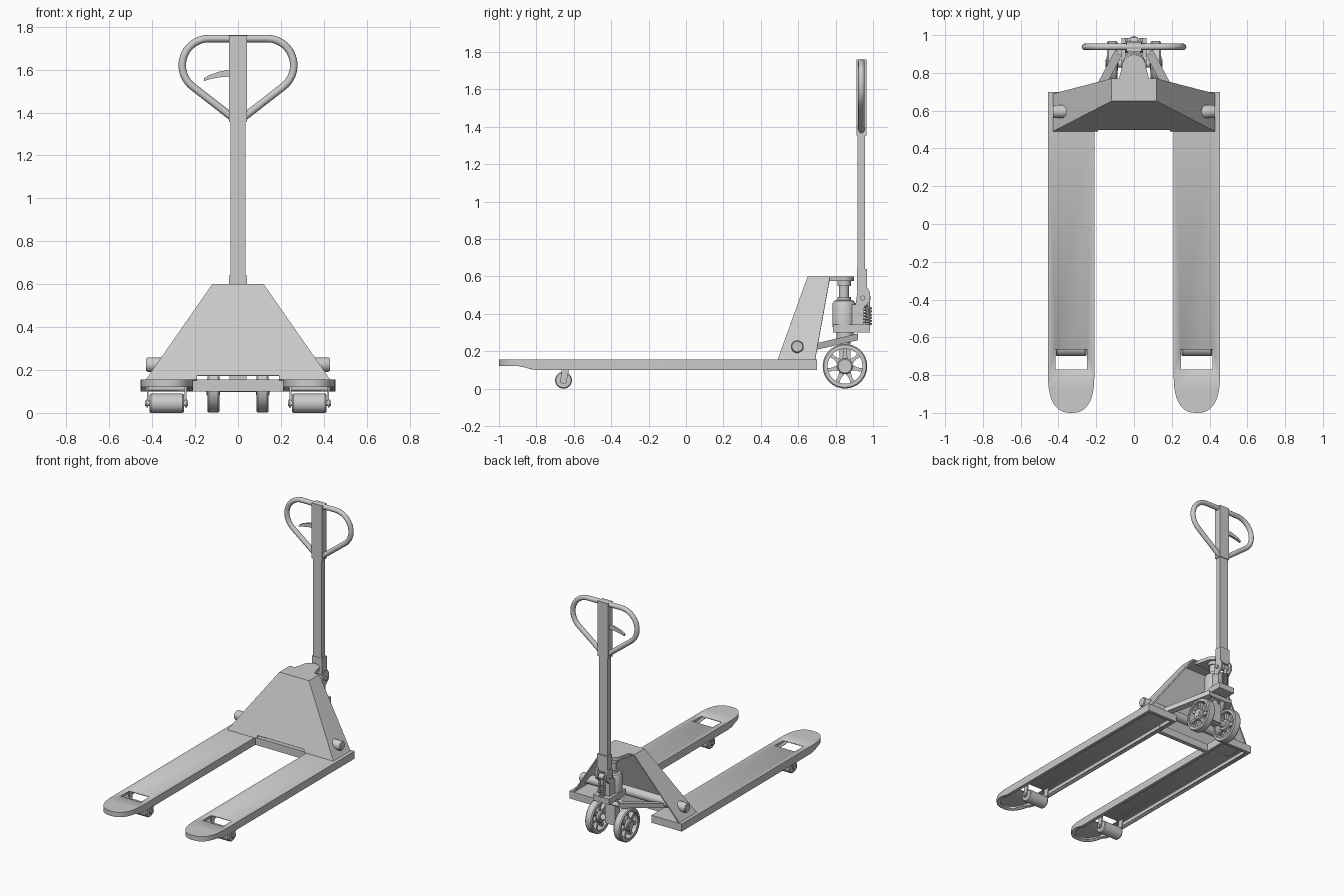
import bpy, bmesh, math
from mathutils import Vector, Matrix

if "Cube" in bpy.data.objects:
    bpy.data.objects.remove(bpy.data.objects["Cube"])


def finish(name, bm, smooth=True, recalc=True):
    if recalc:
        bmesh.ops.recalc_face_normals(bm, faces=bm.faces)
    me = bpy.data.meshes.new(name)
    bm.to_mesh(me)
    bm.free()
    ob = bpy.data.objects.new(name, me)
    bpy.context.collection.objects.link(ob)
    if smooth:
        bpy.ops.object.select_all(action='DESELECT')
        ob.select_set(True)
        bpy.context.view_layer.objects.active = ob
        bpy.ops.object.shade_smooth_by_angle(angle=math.radians(35))
    return ob


def box(name, x0, x1, y0, y1, z0, z1):
    bm = bmesh.new()
    bmesh.ops.create_cube(bm, size=1, matrix=Matrix.Translation(
        ((x0 + x1) / 2, (y0 + y1) / 2, (z0 + z1) / 2)) @ Matrix.Diagonal((x1 - x0, y1 - y0, z1 - z0, 1)))
    return finish(name, bm, False)


def lathe(name, profile, loc, axis='Z', n=40, closed=False):
    """Spin (radius, height) points around an axis through loc."""
    bm = bmesh.new()
    vs = [bm.verts.new((r, 0, h)) for r, h in profile]
    es = [bm.edges.new((a, b)) for a, b in zip(vs, vs[1:])]
    if closed:
        es.append(bm.edges.new((vs[-1], vs[0])))
    bmesh.ops.spin(bm, geom=vs + es, cent=(0, 0, 0), axis=(0, 0, 1), angle=math.tau, steps=n)
    bmesh.ops.remove_doubles(bm, verts=bm.verts, dist=1e-5)
    rot = Matrix.Rotation(math.pi / 2, 4, 'Y') if axis == 'X' else Matrix()
    bmesh.ops.transform(bm, matrix=Matrix.Translation(loc) @ rot, verts=bm.verts)
    return finish(name, bm)


def cyl(name, r, h0, h1, loc, axis='Z', n=32):
    return lathe(name, [(0, h0), (r, h0), (r, h1), (0, h1)], loc, axis, n)


def prism(name, pts, thick):
    """Extrude a flat 3D outline along the vector thick."""
    bm = bmesh.new()
    f = bm.faces.new([bm.verts.new(p) for p in pts])
    ext = bmesh.ops.extrude_face_region(bm, geom=[f])['geom']
    bmesh.ops.translate(bm, vec=thick, verts=[v for v in ext if isinstance(v, bmesh.types.BMVert)])
    return finish(name, bm)


def tube(name, pts, r, closed=False):
    cu = bpy.data.curves.new(name, 'CURVE')
    cu.dimensions = '3D'
    cu.bevel_depth, cu.bevel_resolution, cu.use_fill_caps = r, 4, True
    sp = cu.splines.new('POLY')
    sp.points.add(len(pts) - 1)
    for p, c in zip(sp.points, pts):
        p.co = (*c, 1)
    sp.use_cyclic_u = closed
    ob = bpy.data.objects.new(name, cu)
    bpy.context.collection.objects.link(ob)
    return ob


def solidify(ob, t):
    m = ob.modifiers.new('thickness', 'SOLIDIFY')
    m.thickness, m.offset = t, -1


# Forks: hollow pressed channels with rounded tips and a bottom lip
def fork(cx):
    hw, top = 0.1225, 0.155
    tip = []
    for i in range(25):
        a = math.pi * i / 24
        c, s = math.cos(a), math.sin(a)
        tip.append((-math.copysign(abs(c) ** 0.8, c) * hw, -0.8 - 0.2 * s ** 0.8))
    out = [(-hw, 0.70)] + tip + [(hw, 0.70)]
    zb = lambda y: 0.10 + 0.02 * min(1, max(0, (-0.82 - y) / 0.06))
    inner = [(x * 0.8, y - 0.025 if y > 0 else y + 0.025 * min(1, max(0, (-0.8 - y) / 0.2)))
             for x, y in out]
    bm = bmesh.new()
    up = [bm.verts.new((cx + x, y, top)) for x, y in out]
    lo = [bm.verts.new((cx + x, y, zb(y))) for x, y in out]
    lip = [bm.verts.new((cx + x, y, zb(y))) for x, y in inner]
    n = len(out)
    for i in range(n):
        j = (i + 1) % n
        bm.faces.new((up[i], lo[i], lo[j], up[j]))
        bm.faces.new((lo[i], lip[i], lip[j], lo[j]))
    hole = [bm.verts.new((cx + x, y, top)) for x, y in
            ((-0.083, -0.77), (0.083, -0.77), (0.083, -0.665), (-0.083, -0.665))]
    edges = [bm.edges.get((up[i], up[(i + 1) % n])) for i in range(n)]
    edges += [bm.edges.new((hole[i], hole[(i + 1) % 4])) for i in range(4)]
    bmesh.ops.triangle_fill(bm, edges=edges, use_beauty=True)
    bmesh.ops.recalc_face_normals(bm, faces=bm.faces)
    if max(bm.faces, key=lambda f: f.calc_center_median().z).normal.z < 0:
        bmesh.ops.reverse_faces(bm, faces=bm.faces)
    solidify(finish('fork', bm, recalc=False), 0.007)


for s in (-1, 1):
    cx = 0.3325 * s
    fork(cx)
    # Load roller with axle and hanger plates
    at = (cx, -0.655, 0.045)
    lathe('load_roller', [(0, -0.08), (0.04, -0.08), (0.045, -0.074), (0.045, 0.074), (0.04, 0.08), (0, 0.08)],
          at, 'X')
    cyl('roller_axle', 0.012, -0.1, 0.1, at, 'X', 20)
    for k in (-1, 1):
        cyl('roller_boss', 0.02, -0.004, 0.004, (cx + 0.09 * k, -0.655, 0.045), 'X', 24)
        prism('roller_hanger', [(cx + 0.084 * k, y, z) for y, z in
              ((-0.67, 0.035), (-0.64, 0.035), (-0.615, 0.15), (-0.66, 0.15))], (0.008 * k, 0, 0))

# Crossbar joining the forks
box('fork_crossbar', -0.215, 0.215, 0.50, 0.53, 0.10, 0.155)

# Sloped lifting frame, open at the back and bottom
A, B, C, D = (0.43, 0.49, 0.155), (0.12, 0.65, 0.60), (0.12, 0.77, 0.60), (0.43, 0.69, 0.155)
m = lambda p: (-p[0], p[1], p[2])
bm = bmesh.new()
V = {k: bm.verts.new(p) for k, p in dict(
    A=A, B=B, C=C, D=D, a=m(A), b=m(B), c=m(C), d=m(D),
    n=(-0.19, 0.49, 0.155), u=(-0.19, 0.497, 0.175), U=(0.19, 0.497, 0.175), N=(0.19, 0.49, 0.155)).items()}
for keys in ('anuUNABb', 'ADCB', 'abcd', 'bBCc'):
    bm.faces.new([V[k] for k in keys])
bm.normal_update()
bmesh.ops.recalc_face_normals(bm, faces=bm.faces)
if max(bm.faces, key=lambda f: f.calc_center_median().z).normal.z < 0:
    bmesh.ops.reverse_faces(bm, faces=bm.faces)
solidify(finish('lifting_frame', bm, False, False), 0.01)

# Rounded top tongue resting on the piston
arc = [(0.062 * math.cos(a), 0.835 + 0.062 * math.sin(a), 0.575)
       for a in (math.pi * i / 16 for i in range(17))]
prism('top_tongue', [(-0.085, 0.75, 0.575), (0.085, 0.75, 0.575)] + arc, (0, 0, 0.025))

# Torsion bar and lift links
cyl('torsion_bar', 0.033, -0.425, 0.425, (0, 0.595, 0.225), 'X')
for s in (-1, 1):
    lathe('torsion_bar_end', [(0, 0.36 * s), (0.034, 0.36 * s), (0.034, 0.42 * s), (0.028, 0.43 * s), (0, 0.43 * s)],
          (0, 0.595, 0.225), 'X')
    prism('lift_link', [(s * x, y, z) for x, y, z in
          ((0.27, 0.60, 0.185), (0.22, 0.60, 0.185), (0.06, 0.90, 0.255), (0.10, 0.92, 0.26))], (0, 0, 0.035))
cyl('link_pin', 0.016, -0.10, 0.10, (0, 0.905, 0.277), 'X', 20)

# Hydraulic pump
lathe('pump_body', [(0, 0.33), (0.062, 0.33), (0.062, 0.455), (0.053, 0.47), (0.036, 0.475), (0.036, 0.49),
                    (0.026, 0.49), (0.026, 0.55), (0.036, 0.55), (0.036, 0.58), (0, 0.58)], (0, 0.845, 0))
box('pump_base', -0.065, 0.065, 0.785, 0.985, 0.30, 0.342)
box('pump_rear_block', -0.045, 0.045, 0.86, 0.95, 0.34, 0.45)
lathe('steering_bearing', [(0, 0.24), (0.03, 0.24), (0.03, 0.262), (0.045, 0.268), (0.045, 0.30), (0, 0.30)],
      (0, 0.85, 0))
tube('return_spring', [(0.018 * math.cos(a), 0.972 + 0.018 * math.sin(a), 0.342 + 0.1 * a / (12 * math.pi))
                       for a in (math.pi * i / 8 for i in range(97))], 0.005)
cyl('spring_plunger', 0.011, 0.34, 0.47, (0, 0.972, 0), n=20)

# Steering fork and axle
box('steering_stem', -0.04, 0.04, 0.82, 0.88, 0.10, 0.245)
cyl('steering_axle', 0.022, -0.15, 0.15, (0, 0.85, 0.12), 'X')

# Spoked steering wheels
for s in (-1, 1):
    at = Vector((0.115 * s, 0.85, 0.12))
    lathe('wheel_tyre', [(0.099, -0.028), (0.113, -0.028), (0.119, -0.021), (0.119, 0.021),
                         (0.113, 0.028), (0.099, 0.028)], at, 'X', 56, True)
    lathe('wheel_rim', [(0.093, -0.024), (0.101, -0.024), (0.101, 0.024), (0.093, 0.024)], at, 'X', 56, True)
    lathe('wheel_hub', [(0, -0.031), (0.036, -0.031), (0.042, -0.025), (0.042, 0.025), (0.036, 0.031), (0, 0.031)],
          at, 'X')
    for i in range(7):
        R = Matrix.Rotation(math.tau * i / 7, 4, 'X')
        pts = [at + R @ Vector((-0.012, y, z)) for y, z in
               ((-0.016, 0.035), (0.016, 0.035), (0.008, 0.07), (0.012, 0.096), (-0.012, 0.096), (-0.008, 0.07))]
        prism('wheel_spoke', pts, (0.024, 0, 0))

# Handle pivot yoke
for s in (-1, 1):
    prism('pivot_ear', [(0.033 * s, y, z) for y, z in
          ((0.905, 0.44), (0.945, 0.43), (0.985, 0.47), (0.985, 0.515), (0.97, 0.54), (0.92, 0.54))], (0.014 * s, 0, 0))
cyl('pivot_pin', 0.013, -0.058, 0.058, (0, 0.945, 0.485), 'X', 20)
cyl('pump_cam', 0.02, -0.02, 0.02, (0, 0.968, 0.485), 'X', 24)
box('handle_socket', -0.042, 0.042, 0.915, 0.968, 0.52, 0.64)

# Handle post and grip housing
box('handle_post', -0.034, 0.034, 0.918, 0.958, 0.60, 1.40)
box('grip_housing', -0.041, 0.041, 0.912, 0.964, 1.355, 1.76)

# Looped grip
half = [(0.02, 1.372), (0.03, 1.38)]
half += [(0.135 + 0.125 * math.cos(a), 1.62 + 0.125 * math.sin(a))
         for a in (math.radians(-52 + 142 * i / 20) for i in range(21))]
loop = half + [(-x, z) for x, z in reversed(half)]
tube('grip_loop', [(x, 0.938, z) for x, z in loop], 0.0175, True)

# Release lever
prism('release_lever', [(x, 0.93, z) for x, z in
      ((-0.03, 1.602), (-0.09, 1.59), (-0.135, 1.575), (-0.158, 1.56), (-0.16, 1.547),
       (-0.125, 1.557), (-0.08, 1.565), (-0.03, 1.568))], (0, 0.016, 0))
